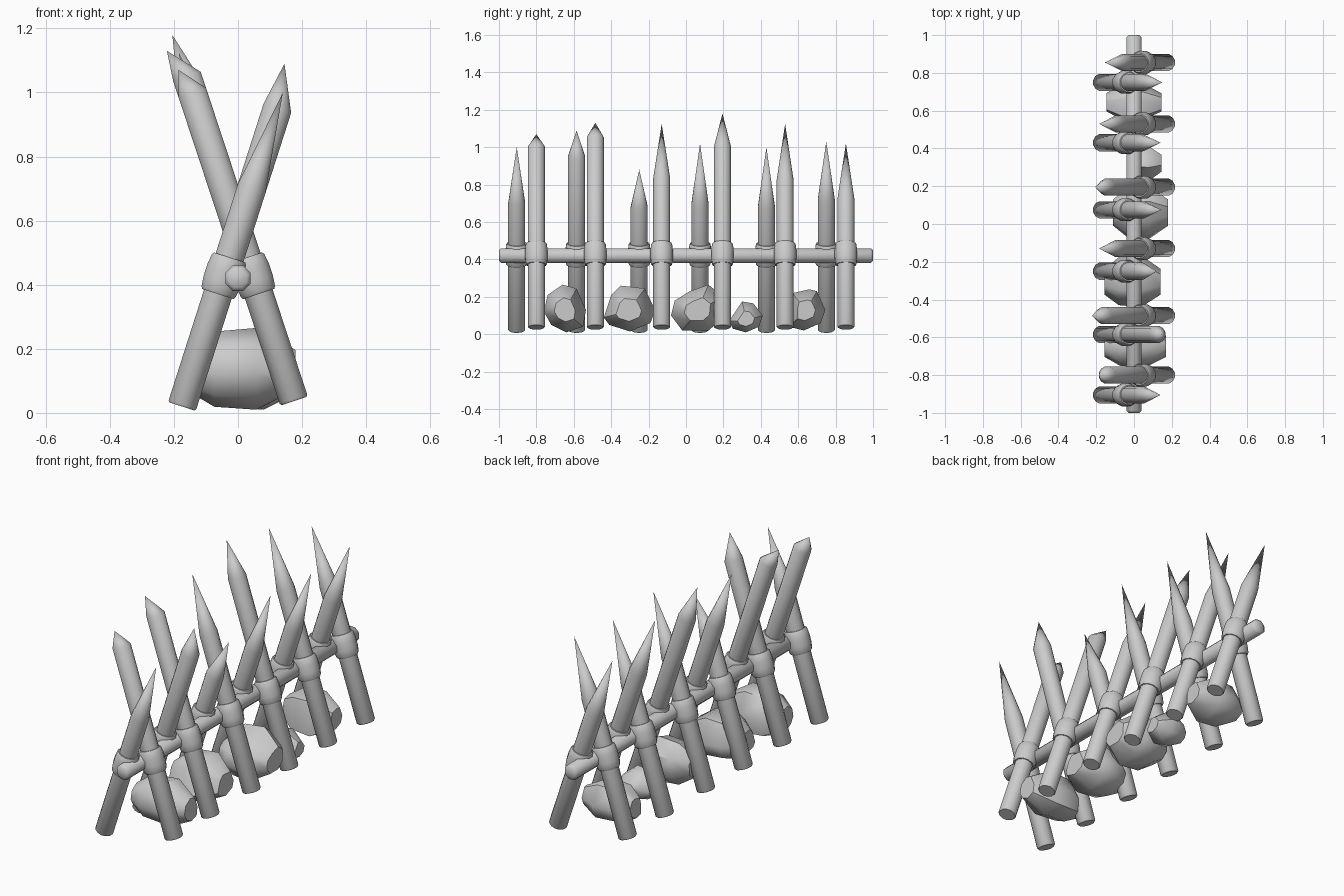
import bpy, bmesh, math
from mathutils import Vector

if "Cube" in bpy.data.objects:
    bpy.data.objects.remove(bpy.data.objects["Cube"])


def finish(name, bm, angle=40):
    bmesh.ops.recalc_face_normals(bm, faces=bm.faces)
    me = bpy.data.meshes.new(name)
    bm.to_mesh(me)
    bm.free()
    ob = bpy.data.objects.new(name, me)
    bpy.context.collection.objects.link(ob)
    bpy.ops.object.select_all(action='DESELECT')
    ob.select_set(True)
    bpy.context.view_layer.objects.active = ob
    bpy.ops.object.shade_smooth_by_angle(angle=math.radians(angle))
    return ob


def lathe(name, start, axis, rings, sides, tip=None, angle=40):
    """Rings of (distance, radius) along an axis, flat capped or drawn to a tip."""
    bm = bmesh.new()
    axis = axis.normalized()
    u = axis.orthogonal().normalized() if abs(axis.y) > 0.9 else Vector((0, 1, 0))
    v = axis.cross(u)
    loops = []
    for d, r in rings:
        loop = []
        for i in range(sides):
            a = 2 * math.pi * (i + 0.5) / sides
            loop.append(bm.verts.new(start + axis * d + (u * math.cos(a) + v * math.sin(a)) * r))
        loops.append(loop)
    for a, b in zip(loops, loops[1:]):
        for i in range(sides):
            j = (i + 1) % sides
            bm.faces.new((a[i], a[j], b[j], b[i]))
    bm.faces.new(loops[0])
    if tip:
        t = bm.verts.new(tip)
        for i in range(sides):
            bm.faces.new((loops[-1][i], loops[-1][(i + 1) % sides], t))
    else:
        bm.faces.new(loops[-1])
    return finish(name, bm, angle)


# Long horizontal rail
lathe("rail", Vector((0, -1, 0.42)), Vector((0, 1, 0)),
      [(0, 0.03), (0.012, 0.043), (1.988, 0.043), (2, 0.03)], 8, angle=50)

# Sharpened stakes: y, shoulder height, tip x, tip height
right_row = [(-0.80, 1.00, -0.185, 1.07), (-0.485, 1.05, -0.222, 1.13),
             (-0.13, 0.83, -0.185, 1.125), (0.195, 1.00, -0.205, 1.18),
             (0.53, 0.82, -0.185, 1.125), (0.855, 0.72, -0.155, 1.02)]
left_row = [(-0.905, 0.70, 0.14, 1.00), (-0.585, 0.95, 0.145, 1.09),
            (-0.25, 0.68, 0.12, 0.88), (0.075, 0.70, 0.145, 1.02),
            (0.43, 0.68, 0.14, 1.00), (0.75, 0.72, 0.15, 1.03)]
for side, row, foot_z, slope in ((1, right_row, 0.037, 0.33), (-1, left_row, 0.02, 0.32)):
    axis = Vector((-side * slope, 0, 1))
    k = axis.length
    for y, shoulder, tx, tz in row:
        foot = Vector((side * 0.175, y, foot_z))
        lathe("stake", foot, axis,
              [(0, 0.042), (0.006, 0.047), ((shoulder - foot_z) * k, 0.047)],
              12, Vector((tx, y, tz)))
        # Lashing sleeve where the stake meets the rail
        lathe("lashing", foot + axis * (0.428 - foot_z), axis,
              [(-0.06, 0.053), (-0.052, 0.058), (-0.02, 0.062),
               (0.02, 0.062), (0.052, 0.058), (0.06, 0.053)], 12)

# Boulders: x range and side outline as (y, z)
boulders = [
    (-0.155, 0.17, [(-0.76, 0.12), (-0.74, 0.21), (-0.66, 0.265), (-0.585, 0.245),
                    (-0.535, 0.13), (-0.55, 0.04), (-0.64, 0.01), (-0.72, 0.05)]),
    (-0.155, 0.14, [(-0.44, 0.09), (-0.40, 0.21), (-0.35, 0.26), (-0.22, 0.245),
                    (-0.165, 0.13), (-0.19, 0.06), (-0.30, 0.015), (-0.41, 0.05)]),
    (-0.11, 0.18, [(-0.08, 0.10), (-0.06, 0.18), (0.02, 0.23), (0.12, 0.265),
                   (0.20, 0.20), (0.19, 0.08), (0.12, 0.02), (-0.02, 0.02)]),
    (-0.04, 0.145, [(0.23, 0.07), (0.30, 0.175), (0.36, 0.165), (0.41, 0.10),
                    (0.39, 0.04), (0.32, 0.01), (0.25, 0.03)]),
    (-0.145, 0.145, [(0.55, 0.15), (0.57, 0.22), (0.66, 0.24), (0.70, 0.23),
                     (0.745, 0.13), (0.72, 0.06), (0.63, 0.02), (0.55, 0.04)]),
]
for x0, x1, outline in boulders:
    bm = bmesh.new()
    cy = sum(p[0] for p in outline) / len(outline)
    cz = sum(p[1] for p in outline) / len(outline) - 0.01
    half = (x1 - x0) / 2
    for t, s in ((-1, 0.5), (-0.5, 0.92), (0.3, 1.0), (1, 0.5)):
        for y, z in outline:
            bm.verts.new(((x0 + x1) / 2 + t * half, cy + (y - cy) * s, cz + (z - cz) * s))
    hull = bmesh.ops.convex_hull(bm, input=bm.verts)
    loose = [v for v in bm.verts if not v.link_faces]
    bmesh.ops.delete(bm, geom=loose, context='VERTS')
    finish("boulder", bm, 45)
